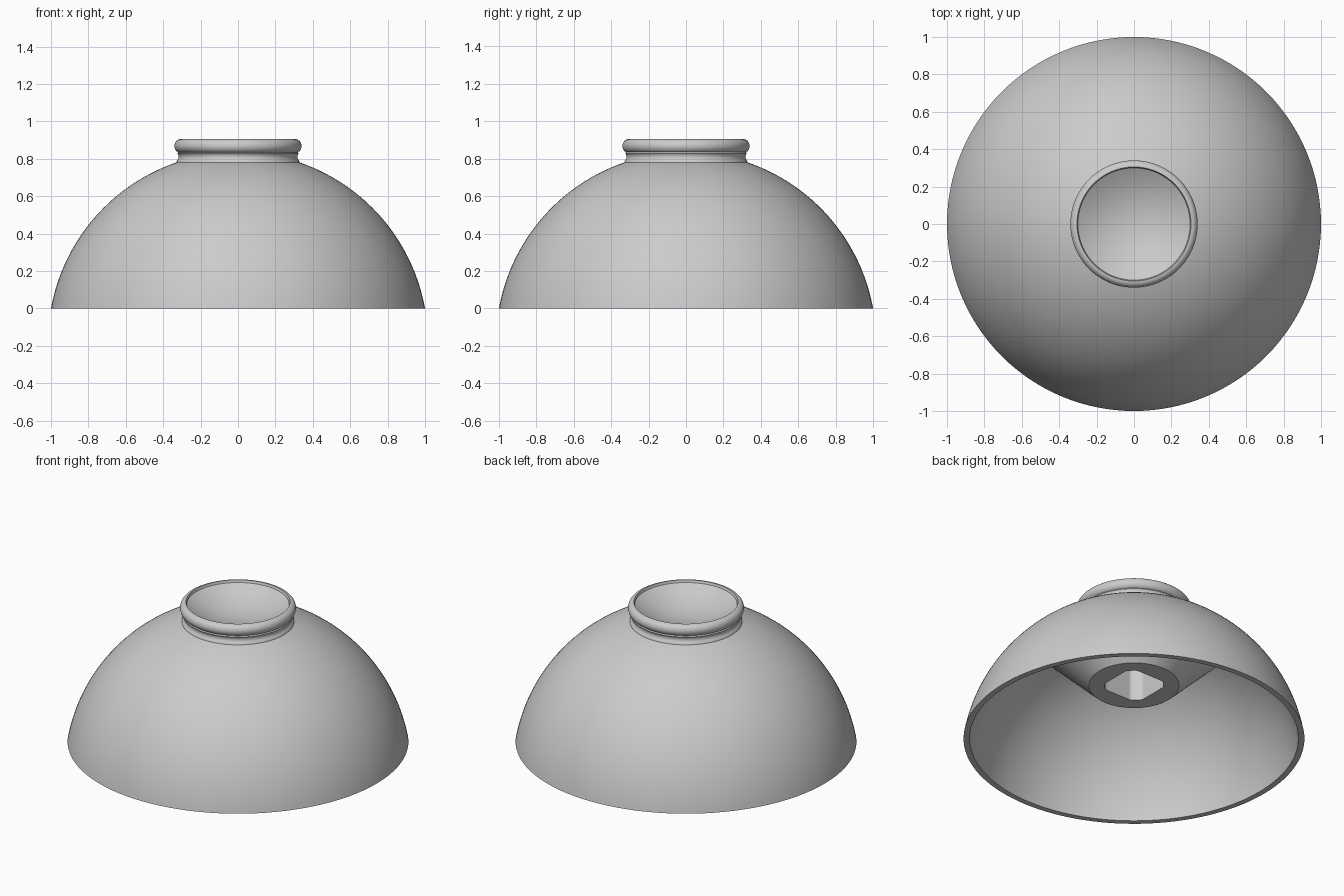
import bpy
import bmesh
from math import sin, cos, pi, radians, sqrt, atan2

cube = bpy.data.objects.get("Cube")
if cube:
    bpy.data.objects.remove(cube)

SEGMENTS = 128
CENTRE_Z = -0.181      # centre of the spherical dome
OUTER, INNER = 1.016, 0.981

grey = bpy.data.materials.new("satin grey")
grey.use_nodes = True
colour = (0.6, 0.6, 0.6, 1)
grey.diffuse_color = colour
grey.node_tree.nodes["Principled BSDF"].inputs["Base Color"].default_value = colour


def arc(r, z, rx, rz, start, end, steps):
    """Points (radius, height) along an elliptical arc, angles in degrees."""
    angles = [radians(start + (end - start) * i / steps) for i in range(steps + 1)]
    return [(r + rx * cos(a), z + rz * sin(a)) for a in angles]


def sphere_arc(radius, z_start, z_end, steps):
    """Dome section between two heights."""
    def angle(z):
        s = (z - CENTRE_Z) / radius
        return atan2(s, sqrt(1 - s * s)) * 180 / pi
    return arc(0, CENTRE_Z, radius, radius, angle(z_start), angle(z_end), steps)


def round_hole(a, r):
    return r


def squared_hole(a, r):
    """Circle clipped by a square, for the spindle socket."""
    return min(r, 0.145 / max(abs(cos(a)), abs(sin(a))))


def add_rings(bm, profile, shape):
    """Revolve a profile; returns its vertex rings."""
    rings = []
    for r, z in profile:
        ring = []
        for i in range(SEGMENTS):
            a = 2 * pi * i / SEGMENTS
            d = shape(a, r)
            ring.append(bm.verts.new((d * cos(a), d * sin(a), z)))
        rings.append(ring)
    return rings


# Profile from the dished top, over the collar and dome, to the boss underneath
dish = [(0.3 * i / 12, 0.80 + 0.09 * (i / 12) ** 2) for i in range(1, 13)]
collar = arc(0.305, 0.868, 0.035, 0.037, 90, -65, 14)
neck = arc(0.338, 0.810, 0.020, 0.024, 130, 235, 8)
dome = sphere_arc(OUTER, 0.78, 0, 40)
lining = sphere_arc(INNER, 0, 0.635, 32)
boss = [(0.265, 0.36)]

bm = bmesh.new()
rings = add_rings(bm, dish + collar + neck + dome + lining + boss, round_hole)
rings += add_rings(bm, [(0.173, 0.36), (0.173, 0.68)], squared_hole)
for low, high in zip(rings, rings[1:]):
    for i in range(SEGMENTS):
        j = (i + 1) % SEGMENTS
        bm.faces.new((low[i], low[j], high[j], high[i]))

# Dish centre and socket ceiling
tip = bm.verts.new((0, 0, 0.80))
for i in range(SEGMENTS):
    bm.faces.new((tip, rings[0][(i + 1) % SEGMENTS], rings[0][i]))
bm.faces.new(rings[-1])
bmesh.ops.recalc_face_normals(bm, faces=bm.faces)

mesh = bpy.data.meshes.new("domed_knob")
bm.to_mesh(mesh)
bm.free()
mesh.materials.append(grey)
knob = bpy.data.objects.new("domed_knob", mesh)
bpy.context.collection.objects.link(knob)

bpy.ops.object.select_all(action="DESELECT")
knob.select_set(True)
bpy.context.view_layer.objects.active = knob
bpy.ops.object.shade_smooth_by_angle(angle=radians(30))
